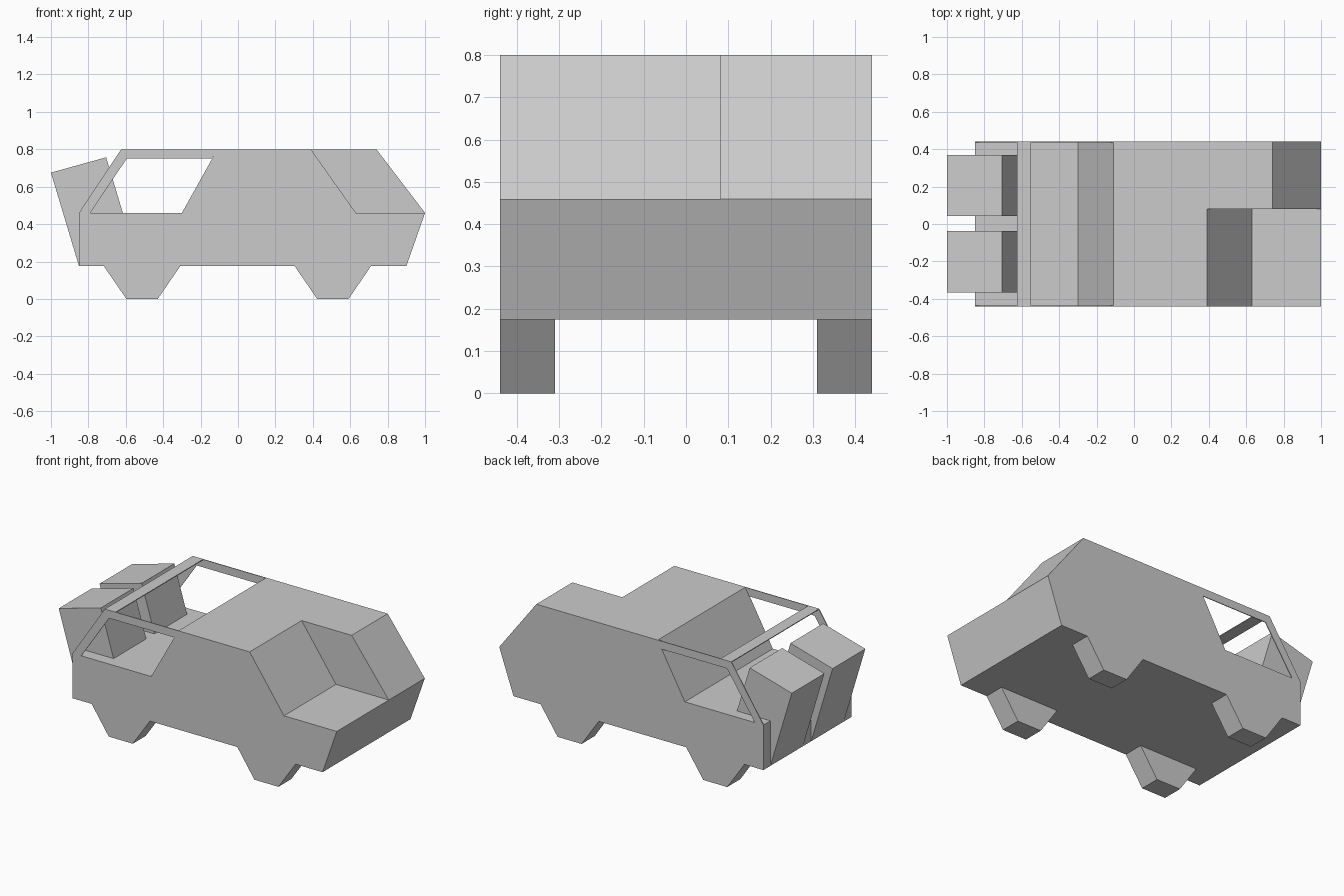
import bpy
import bmesh

cube = bpy.data.objects.get("Cube")
if cube:
    bpy.data.objects.remove(cube, do_unlink=True)

grey = bpy.data.materials.new("plain grey")
grey.use_nodes = True
colour = (0.6, 0.6, 0.6, 1)
grey.diffuse_color = colour
grey.node_tree.nodes["Principled BSDF"].inputs["Base Color"].default_value = colour

HALF = 0.44      # half the body width
FLOOR = 0.175    # underside of the body
WAIST = 0.46     # bonnet and rear deck height
ROOF = 0.8
SHEET = 0.005    # thickness of the open frame


def prism(name, profile, y0, y1):
    """Extrude an x-z profile from y0 to y1."""
    bm = bmesh.new()
    face = bm.faces.new([bm.verts.new((x, y0, z)) for x, z in profile])
    ext = bmesh.ops.extrude_face_region(bm, geom=[face])
    moved = [v for v in ext["geom"] if isinstance(v, bmesh.types.BMVert)]
    bmesh.ops.translate(bm, verts=moved, vec=(0, y1 - y0, 0))
    bmesh.ops.recalc_face_normals(bm, faces=bm.faces)
    mesh = bpy.data.meshes.new(name)
    bm.to_mesh(mesh)
    bm.free()
    mesh.materials.append(grey)
    obj = bpy.data.objects.new(name, mesh)
    bpy.context.collection.objects.link(obj)
    return obj


# Body with cabin and low rear deck
body = prism("body", [(-0.85, FLOOR), (0.9, FLOOR), (1, WAIST), (0.74, ROOF),
                      (-0.11, ROOF), (-0.3, WAIST), (-0.85, WAIST)], -HALF, HALF)

# Cut the stepped-back windscreen and bonnet out of the right side
cutter = prism("bonnet_cutter", [(0.63, WAIST), (1.1, WAIST), (1.1, 0.9), (0.319, 0.9)],
               -0.6, 0.08)
cutter.hide_render = True
cut = body.modifiers.new("bonnet step", "BOOLEAN")
cut.operation = "DIFFERENCE"
cut.solver = "EXACT"
cut.object = cutter
bpy.context.view_layer.update()
result = bpy.data.meshes.new_from_object(
    body.evaluated_get(bpy.context.evaluated_depsgraph_get()))
body.modifiers.clear()
body.data = result
bpy.data.objects.remove(cutter, do_unlink=True)

# Thin open frame on each side of the deck, and the bar across its top
rail = [(-0.85, WAIST), (-0.625, ROOF), (-0.11, ROOF), (-0.138, 0.75),
        (-0.595, 0.75), (-0.79, WAIST)]
prism("right_frame", rail, -HALF, -HALF + SHEET)
prism("left_frame", rail, HALF - SHEET, HALF)
prism("frame_cross_bar", [(-0.625, ROOF), (-0.55, ROOF), (-0.55, ROOF - SHEET),
                          (-0.625, ROOF - SHEET)], -HALF + SHEET, HALF - SHEET)

# Two tilted boxes leaning out over the tail
box = [(-0.85, FLOOR), (-1, 0.675), (-0.705, 0.757), (-0.555, 0.257)]
prism("right_rear_box", box, -0.365, -0.038)
prism("left_rear_box", box, 0.044, 0.37)

# Four angular wheels
for end, x in (("rear", -0.513), ("front", 0.507)):
    wheel = [(x - 0.204, FLOOR), (x - 0.084, 0), (x + 0.084, 0), (x + 0.204, FLOOR)]
    prism(end + "_right_wheel", wheel, -HALF, -0.31)
    prism(end + "_left_wheel", wheel, 0.31, HALF)
